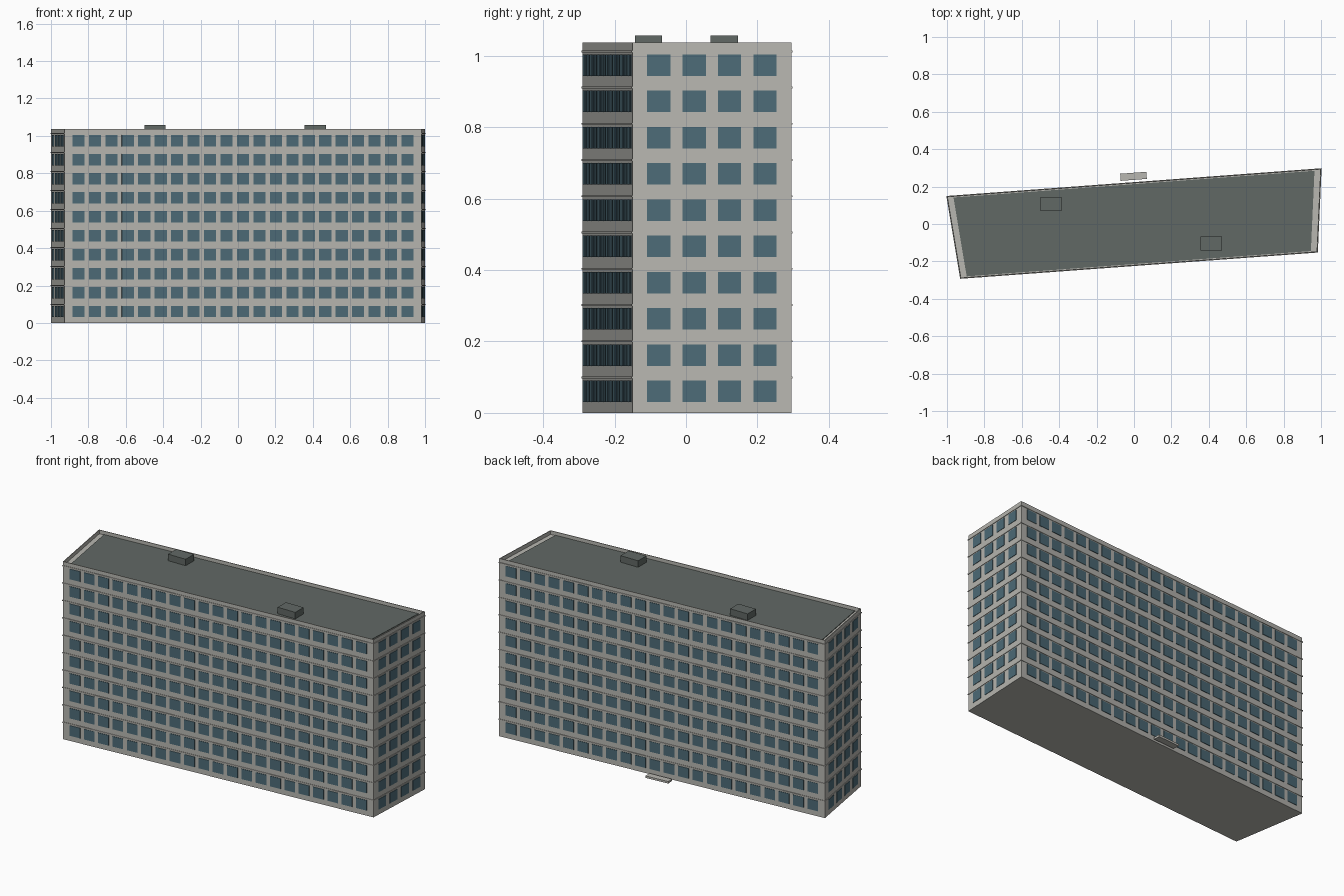
import bpy, bmesh
from mathutils import Vector, Matrix

cube = bpy.data.objects.get("Cube")
if cube:
    bpy.data.objects.remove(cube, do_unlink=True)


def material(name, rgb):
    m = bpy.data.materials.new(name)
    m.use_nodes = True
    m.diffuse_color = (*rgb, 1)
    m.node_tree.nodes["Principled BSDF"].inputs["Base Color"].default_value = (*rgb, 1)
    return m


CONCRETE = material("pale concrete", (0.48, 0.475, 0.44))
GLASS = material("blue glass", (0.075, 0.147, 0.185))
ROOFING = material("grey green roofing", (0.12, 0.14, 0.13))

FLOORS, STOREY = 10, 0.1015
TOP = FLOORS * STOREY
# Footprint corners, counter-clockwise from the front left
CORNERS = [Vector(c) for c in ((-0.927, -0.29), (0.98, -0.15), (1.0, 0.295), (-1.0, 0.147))]
WINDOWS_PER_WALL = (21, 4, 22, 4)


def finish(bm, name, mat):
    bmesh.ops.recalc_face_normals(bm, faces=bm.faces)
    mesh = bpy.data.meshes.new(name)
    bm.to_mesh(mesh)
    bm.free()
    mesh.materials.append(mat)
    obj = bpy.data.objects.new(name, mesh)
    bpy.context.collection.objects.link(obj)
    return obj


def offset(distance):
    """Footprint with every wall moved outward by a distance."""
    result = []
    for i, p in enumerate(CORNERS):
        a = (p - CORNERS[i - 1]).normalized()
        b = (CORNERS[(i + 1) % 4] - p).normalized()
        na, nb = Vector((a.y, -a.x)), Vector((b.y, -b.x))
        result.append(p + (na + nb) * distance / (1 + na.dot(nb)))
    return result


def add_prism(bm, points, z0, z1):
    face = bm.faces.new([bm.verts.new((p.x, p.y, z0)) for p in points])
    new = bmesh.ops.extrude_face_region(bm, geom=[face])["geom"]
    verts = [v for v in new if isinstance(v, bmesh.types.BMVert)]
    bmesh.ops.translate(bm, verts=verts, vec=(0, 0, z1 - z0))


def add_box(bm, frame, center, size):
    local = Matrix.Translation(center) @ Matrix.Diagonal((*size, 1))
    bmesh.ops.create_cube(bm, size=1, matrix=frame @ local)


def wall_frame(i):
    """Wall axes: x along the wall, y outward, z up; also its length."""
    a, b = CORNERS[i], CORNERS[(i + 1) % 4]
    d = (b - a).normalized()
    frame = Matrix(((d.x, d.y, 0, a.x), (d.y, -d.x, 0, a.y), (0, 0, 1, 0), (0, 0, 0, 1)))
    return frame, (b - a).length


# Main block
bm = bmesh.new()
add_prism(bm, CORNERS, 0, TOP - 0.003)
finish(bm, "building_block", CONCRETE)

# Thin slab edges between storeys
bm = bmesh.new()
for k in range(1, FLOORS + 1):
    add_prism(bm, offset(0.003), k * STOREY - 0.005, k * STOREY)
finish(bm, "floor_slabs", CONCRETE)

# Windows, one set for each wall
names = ("front_windows", "left_windows", "back_windows", "right_windows")
for i, (name, count) in enumerate(zip(names, WINDOWS_PER_WALL)):
    frame, length = wall_frame(i)
    margin = 0.074
    pitch = (length - 2 * margin) / (count - 1)
    bm = bmesh.new()
    for k in range(FLOORS):
        for n in range(count):
            center = (margin + n * pitch, 0, 0.0605 + k * STOREY)
            add_box(bm, frame, center, (0.065, 0.005, 0.06))
    finish(bm, name, GLASS)

# Thin parapet around the roof
bm = bmesh.new()
outer, inner = CORNERS, offset(-0.004)
for i in range(4):
    j = (i + 1) % 4
    add_prism(bm, [outer[i], outer[j], inner[j], inner[i]], TOP - 0.002, 1.037)
finish(bm, "parapet", CONCRETE)

# Roof deck and two roof units
bm = bmesh.new()
add_prism(bm, [p * 0.965 for p in CORNERS], TOP - 0.002, TOP + 0.004)
finish(bm, "roof_deck", ROOFING)
for name, x, y in (("roof_unit_right", -0.443, 0.107), ("roof_unit_left", 0.413, -0.105)):
    bm = bmesh.new()
    add_box(bm, Matrix(), (x, y, TOP + 0.021), (0.113, 0.076, 0.042))
    finish(bm, name, ROOFING)

# Entrance step behind the back wall
frame, length = wall_frame(2)
bm = bmesh.new()
add_box(bm, frame, (length / 2, 0.034, 0.006), (0.14, 0.038, 0.012))
finish(bm, "entrance_step", CONCRETE)
